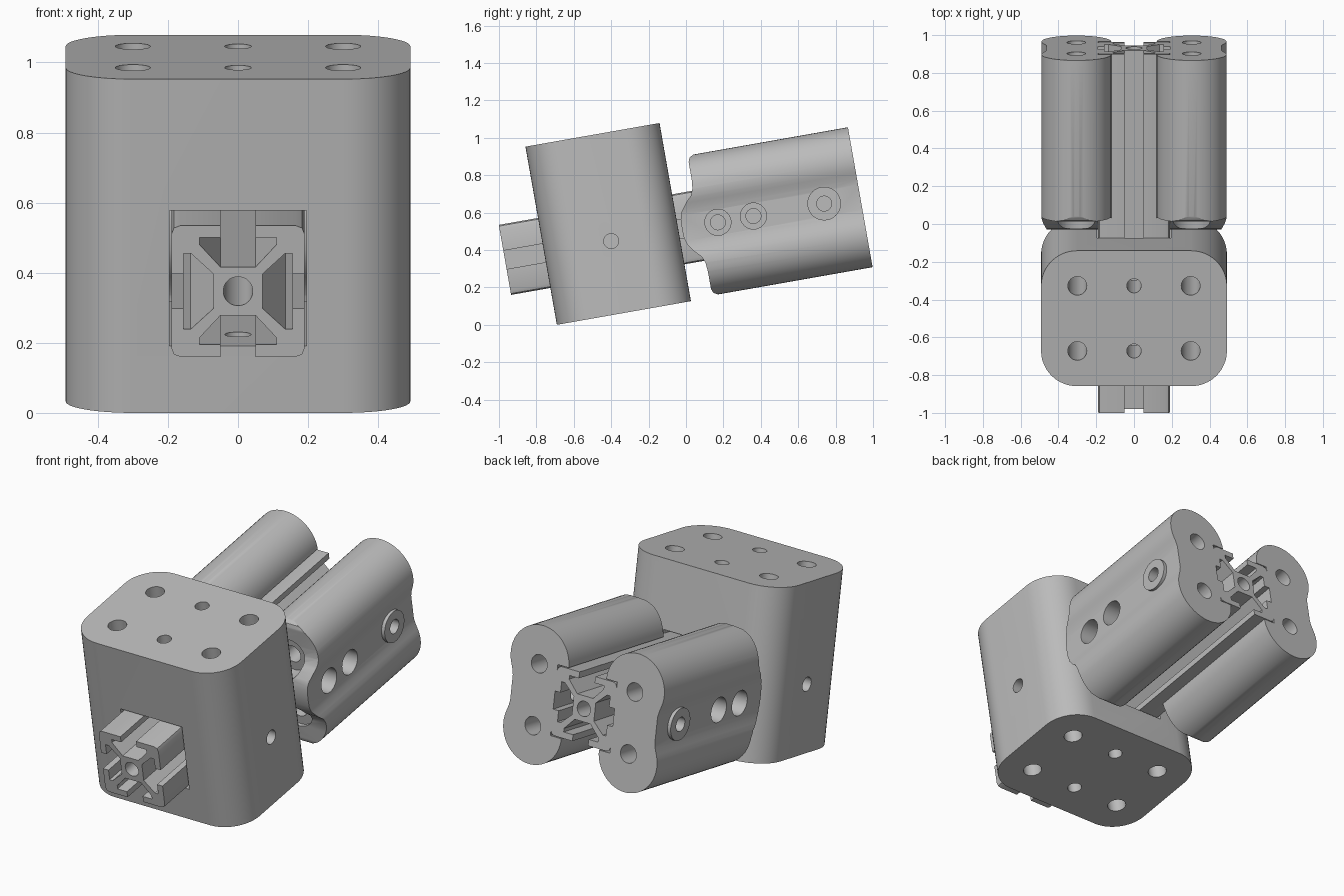
import bpy, bmesh, math
from mathutils import Matrix, Vector

if "Cube" in bpy.data.objects:
    bpy.data.objects.remove(bpy.data.objects["Cube"], do_unlink=True)

TILT = Matrix.Rotation(math.radians(10), 4, 'X')
MID = 0.51          # height of the rail axis in the untilted frame
FRONT, BACK = -0.893, 1.036
B0, B1 = -0.68, 0.048   # block depth range

mat = bpy.data.materials.new("plain grey")
mat.use_nodes = True
grey = (0.5, 0.5, 0.5, 1)
mat.diffuse_color = grey
mat.node_tree.nodes["Principled BSDF"].inputs["Base Color"].default_value = grey


def prism(name, pts, axis, a, b):
    """Extrude a 2D outline along x, y or z from a to b."""
    place = {'x': lambda p, d: (d, p[0], p[1]),
             'y': lambda p, d: (p[0], d, p[1]),
             'z': lambda p, d: (p[0], p[1], d)}[axis]
    bm = bmesh.new()
    low = [bm.verts.new(place(p, a)) for p in pts]
    high = [bm.verts.new(place(p, b)) for p in pts]
    bm.faces.new(low)
    bm.faces.new(high[::-1])
    n = len(pts)
    for i in range(n):
        j = (i + 1) % n
        bm.faces.new((low[i], high[i], high[j], low[j]))
    bmesh.ops.recalc_face_normals(bm, faces=bm.faces)
    mesh = bpy.data.meshes.new(name)
    bm.to_mesh(mesh)
    bm.free()
    mesh.materials.append(mat)
    ob = bpy.data.objects.new(name, mesh)
    bpy.context.collection.objects.link(ob)
    return ob


def arc(cx, cy, r, start, end, n=12):
    return [(cx + r * math.cos(math.radians(start + (end - start) * i / n)),
             cy + r * math.sin(math.radians(start + (end - start) * i / n)))
            for i in range(n + 1)]


def rod(p, q, r, axis, a, b):
    """Round cutter or boss centred on (p, q)."""
    return prism("rod", arc(p, q, r, 0, 360, 32)[:-1], axis, a, b)


def bake(ob):
    dg = bpy.context.evaluated_depsgraph_get()
    mesh = bpy.data.meshes.new_from_object(ob.evaluated_get(dg))
    ob.modifiers.clear()
    ob.data = mesh


def combine(ob, tool, op='DIFFERENCE'):
    m = ob.modifiers.new("bool", 'BOOLEAN')
    m.operation, m.solver, m.object = op, 'EXACT', tool
    bake(ob)
    bpy.data.objects.remove(tool, do_unlink=True)


def finish(ob):
    ob.data.transform(TILT)
    bpy.ops.object.select_all(action='DESELECT')
    ob.select_set(True)
    bpy.context.view_layer.objects.active = ob
    bpy.ops.object.shade_smooth_by_angle(angle=math.radians(30))


# Slotted rail: one side of the section, turned four times
side = [(-.19, .165), (-.183, .183), (-.165, .19), (-.05, .19), (-.05, .155),
        (-.11, .155), (-.11, .135), (-.05, .07), (.05, .07), (.11, .135),
        (.11, .155), (.05, .155), (.05, .19)]
section = []
for k in range(4):
    section += side
    side = [(z, -x) for x, z in side]
rail = prism("slotted_rail", [(x, z + MID) for x, z in section], 'y', FRONT, BACK)
combine(rail, rod(0, MID, .042, 'y', -2, 2))
finish(rail)

# Block with rounded upright edges
R, W = 0.19, 0.492
outline = (arc(W - R, B1 - R, R, 0, 90) + arc(R - W, B1 - R, R, 90, 180) +
           arc(R - W, B0 + R, R, 180, 270) + arc(W - R, B0 + R, R, 270, 360))
block = prism("block", outline, 'z', .12, 1.087)
H = .196
combine(block, prism("opening", [(-H, MID - H), (H, MID - H), (H, MID + H), (-H, MID + H)],
                     'y', -2, 2))
centre = (B0 + B1) / 2
for y in (centre - .175, centre + .175):
    for x, r in ((-.3, .05), (0, .038), (.3, .05)):
        combine(block, rod(x, y, r, 'z', -1, 2))
combine(block, rod(centre, MID, .04, 'x', -1, 1))

# Shallow curved reliefs beside the opening
for s in (-1, 1):
    curve = [(s * x, z) for x, z in arc(.285, .42, .106, 180, 270, 8)]
    combine(block, prism("relief", [(s * .18, .314), (s * .18, .42)] + curve,
                         'y', B0 - .05, B0 + .02))
finish(block)

# Clamp: twin lobed section with a shallow waist outside and a rail seat inside
upper = arc(.305, .195, .185, 180, -20, 28) + [(.468, .1), (.462, .07)]
lower = [(x, -z) for x, z in reversed(upper)]
seat = [(.19, -.195), (.19, .195)]
clamps = prism("side_clamps", [(x, z + MID) for x, z in upper + lower + seat], 'y', 0, BACK)

# Front edge shape: rounded nose blending into the lobe ends
nose = [(.068, 0), (.07, .05), (.082, .09), (.115, .135), (.145, .165), (.16, .2),
        (.165, .25), (.165, .345), (.174, .367), (.195, .379), (.22, .385)]
edge = [(y, MID - z) for y, z in reversed(nose)] + [(y, MID + z) for y, z in nose[1:]]
combine(clamps, prism("nose", edge + [(2, .9), (2, .12)], 'x', 0, 1), 'INTERSECT')

# Boss, cross holes and lengthwise screw holes
combine(clamps, rod(.84, MID, .09, 'x', .4, .482), 'UNION')
for y in (.263, .456):
    combine(clamps, rod(y, MID, .07, 'x', .36, .7))
for y in (.263, .456, .84):
    combine(clamps, rod(y, MID, .04, 'x', .15, .7))
for z in (MID - .17, MID + .17):
    combine(clamps, rod(.305, z, .05, 'y', -1, 2))
    combine(clamps, rod(.305, z, .1, 'y', -1, .185))
mirror = clamps.modifiers.new("mirror", 'MIRROR')
mirror.use_clip = False
mirror.use_mirror_merge = False
bake(clamps)
finish(clamps)
